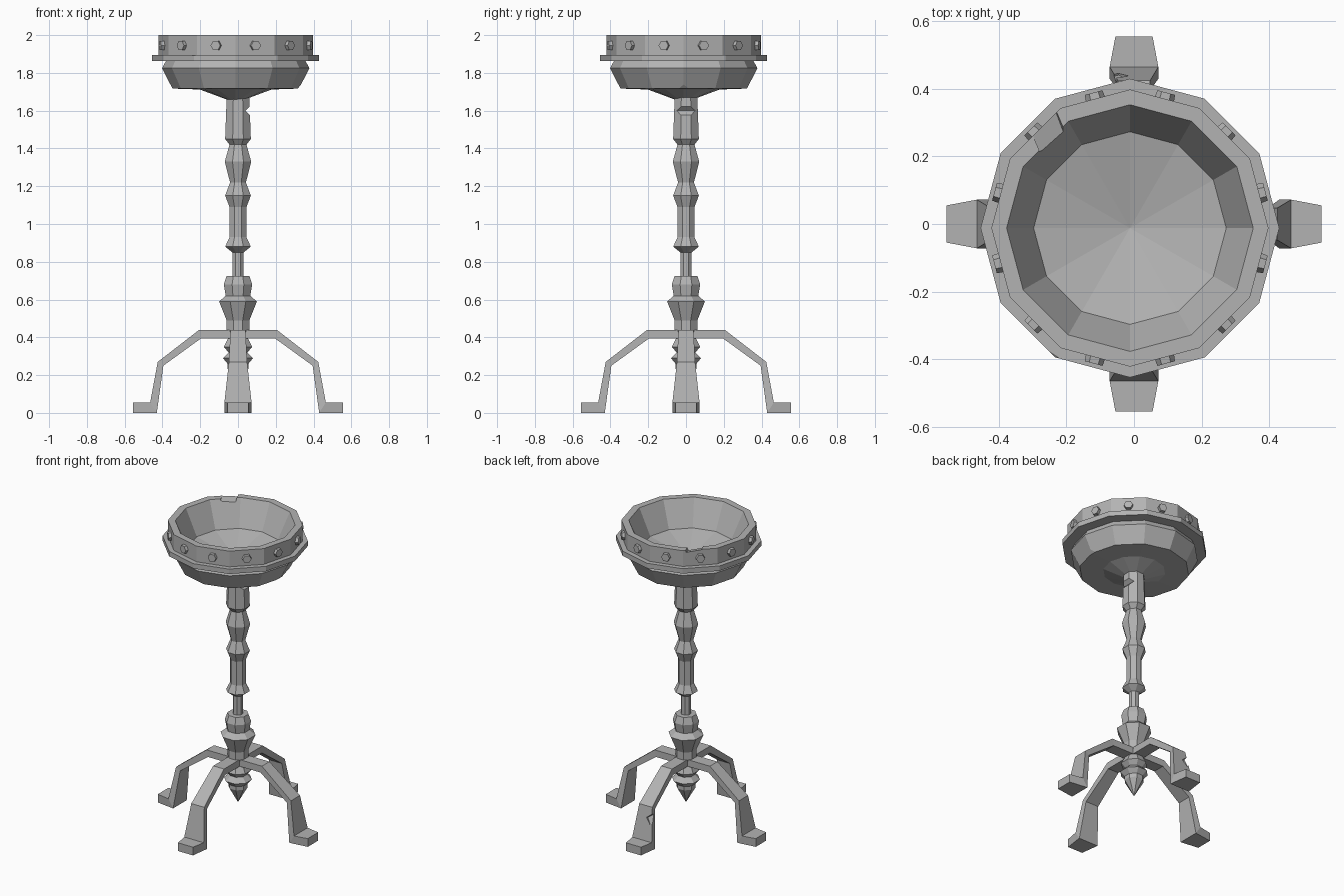
import bpy, bmesh, math
from mathutils import Matrix, Vector

old = bpy.data.objects.get("Cube")
if old:
    bpy.data.objects.remove(old, do_unlink=True)

stone = bpy.data.materials.new("grey_metal")
stone.use_nodes = True
GREY = (0.45, 0.45, 0.45, 1)
stone.diffuse_color = GREY
stone.node_tree.nodes["Principled BSDF"].inputs["Base Color"].default_value = GREY


def make_object(name, bm):
    bmesh.ops.recalc_face_normals(bm, faces=bm.faces)
    mesh = bpy.data.meshes.new(name)
    bm.to_mesh(mesh)
    bm.free()
    mesh.materials.append(stone)
    obj = bpy.data.objects.new(name, mesh)
    bpy.context.collection.objects.link(obj)
    return obj


def lathe(name, profile, sides, turn=0.0, centre=(0, 0)):
    """Faceted turned shape; profile is (radius, z), zero radius makes a point."""
    bm = bmesh.new()
    rings = []
    for r, z in profile:
        if r == 0:
            rings.append([bm.verts.new((*centre, z))] * sides)
            continue
        rings.append([bm.verts.new((centre[0] + r * math.cos(turn + math.tau * i / sides),
                                    centre[1] + r * math.sin(turn + math.tau * i / sides), z))
                      for i in range(sides)])
    for a, b in zip(rings, rings[1:]):
        for i in range(sides):
            j = (i + 1) % sides
            bm.faces.new(list(dict.fromkeys((a[i], a[j], b[j], b[i]))))
    return make_object(name, bm)


def chip(obj, place, size, turn):
    """Knock a wedge out of an edge with a rotated box."""
    bm = bmesh.new()
    bmesh.ops.create_cube(bm, size=1)
    rot = Matrix.Rotation(turn[2], 4, 'Z') @ Matrix.Rotation(turn[1], 4, 'Y') @ Matrix.Rotation(turn[0], 4, 'X')
    bm.transform(Matrix.Translation(place) @ rot @ Matrix.Diagonal((*size, 1)))
    cutter = make_object("chip_cutter", bm)
    cutter.hide_render = True
    mod = obj.modifiers.new("chip", 'BOOLEAN')
    mod.operation, mod.solver, mod.object = 'DIFFERENCE', 'EXACT', cutter
    bpy.context.view_layer.update()
    baked = bpy.data.meshes.new_from_object(obj.evaluated_get(bpy.context.evaluated_depsgraph_get()))
    obj.modifiers.clear()
    obj.data = baked
    bpy.data.objects.remove(cutter, do_unlink=True)


# Bowl: underside, flange, rim band and hollow
CENTRE = (-0.012, -0.012)
bowl = lathe("bowl", [(0, 1.655), (0.05, 1.66), (0.19, 1.712), (0.335, 1.717), (0.39, 1.825),
                      (0.37, 1.862), (0.442, 1.862), (0.442, 1.895), (0.41, 1.895),
                      (0.41, 2.0), (0.365, 2.0), (0.285, 1.83), (0, 1.76)], 12, 0, CENTRE)
chip(bowl, (0.36, -0.05, 1.715), (0.07, 0.16, 0.07), (0, 0.7, 0))
chip(bowl, (-0.27, -0.385, 1.90), (0.11, 0.03, 0.03), (0.7, 0, -0.6))
chip(bowl, (-0.25, 0.27, 2.012), (0.09, 0.09, 0.05), (0.2, 0.2, 0.4))

# Hexagonal studs, one on each face of the rim band
for k in range(12):
    angle = math.radians(15 + 30 * k)
    out = Vector((math.cos(angle), math.sin(angle), 0))
    bm = bmesh.new()
    bmesh.ops.create_cone(bm, cap_ends=True, segments=6, radius1=0.03, radius2=0.027, depth=0.03)
    bm.transform(Matrix.Translation(Vector((*CENTRE, 1.945)) + out * 0.4)
                 @ Matrix.Rotation(angle, 4, 'Z') @ Matrix.Rotation(math.pi / 2, 4, 'Y'))
    make_object(f"rim_stud_{k + 1}", bm)

# Turned column with a pointed finial below the legs; (half width, z)
column = [(0, 0.13), (0.055, 0.235), (0.055, 0.26), (0.08, 0.29), (0.05, 0.32), (0.075, 0.35),
          (0.05, 0.40), (0.06, 0.44), (0.06, 0.49), (0.10, 0.59), (0.065, 0.62), (0.075, 0.68),
          (0.06, 0.725), (0.03, 0.726), (0.03, 0.85), (0.068, 0.88), (0.045, 0.93), (0.045, 1.09),
          (0.068, 1.15), (0.042, 1.22), (0.07, 1.33), (0.045, 1.42), (0.068, 1.45), (0.06, 1.67), (0, 1.67)]
flat = 1 / math.cos(math.pi / 8)
shaft = lathe("column", [(r * flat, z) for r, z in column], 8, math.pi / 8)
chip(shaft, (0.068, 0, 1.60), (0.04, 0.2, 0.04), (0, math.pi / 4, 0))

# Four bent legs; stations are (top r, top z, bottom r, bottom z, half width)
stations = [(0.01, 0.44, 0.01, 0.395, 0.04), (0.205, 0.44, 0.195, 0.395, 0.04),
            (0.425, 0.27, 0.395, 0.25, 0.048), (0.465, 0.055, 0.43, 0, 0.072),
            (0.555, 0.055, 0.555, 0, 0.055)]
for name, turn in (("left_leg", 0), ("back_leg", 90), ("right_leg", 180), ("front_leg", 270)):
    bm = bmesh.new()
    rings = [[bm.verts.new(p) for p in ((tr, -w, tz), (tr, w, tz), (br, w, bz), (br, -w, bz))]
             for tr, tz, br, bz, w in stations]
    for a, b in zip(rings, rings[1:]):
        for i in range(4):
            j = (i + 1) % 4
            bm.faces.new((a[i], a[j], b[j], b[i]))
    bm.faces.new(rings[0])
    bm.faces.new(rings[-1])
    bm.transform(Matrix.Rotation(math.radians(turn), 4, 'Z'))
    leg = make_object(name, bm)
    if name == "back_leg":
        chip(leg, (-0.05, 0.45, 0.2), (0.05, 0.05, 0.05), (0.5, 0.6, 0.3))
